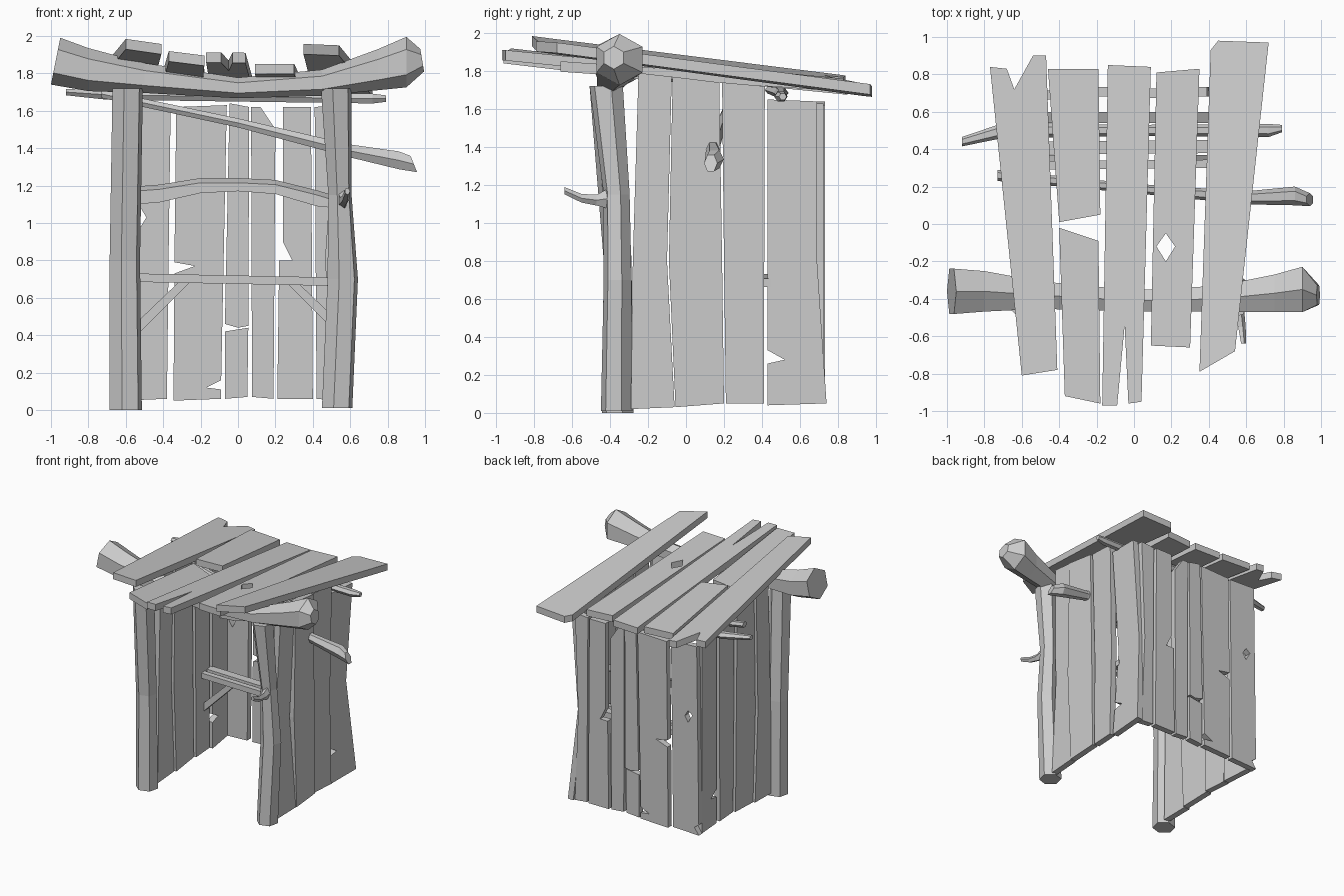
import bpy, bmesh, math
from mathutils import Vector


def finish(name, bm):
    bmesh.ops.recalc_face_normals(bm, faces=bm.faces)
    me = bpy.data.meshes.new(name)
    bm.to_mesh(me)
    bm.free()
    ob = bpy.data.objects.new(name, me)
    bpy.context.collection.objects.link(ob)
    return ob


def plank(name, place, *loops):
    """Extruded board: first loop is the outline, further loops are holes.
    place(u, v, d) maps outline point and depth 0/1 into space."""
    bm = bmesh.new()
    caps = ([], [])
    for loop in loops:
        rings = [[bm.verts.new(place(u, v, d)) for u, v in loop] for d in (0, 1)]
        n = len(loop)
        for d in (0, 1):
            caps[d].extend(bm.edges.new((rings[d][i], rings[d][(i + 1) % n])) for i in range(n))
        for i in range(n):
            j = (i + 1) % n
            bm.faces.new((rings[0][i], rings[0][j], rings[1][j], rings[1][i]))
        if len(loops) == 1:
            for r in rings:
                bm.faces.new(r)
    if len(loops) > 1:
        for edges in caps:
            bmesh.ops.triangle_fill(bm, edges=edges, use_beauty=True)
    return finish(name, bm)


def log(name, axis, sections, sides=6, turn=0.0, slant=(0, 0)):
    """Loft of rings (x, y, z, ra, rb) square to an axis; slant tilts the end cuts."""
    k = 'xyz'.index(axis)
    a, b = [i for i in range(3) if i != k]
    bm = bmesh.new()
    rings = []
    for s, (x, y, z, ra, rb) in enumerate(sections):
        cut = slant[0] if s == 0 else slant[1] if s == len(sections) - 1 else 0
        ring = []
        for i in range(sides):
            t = turn + math.tau * i / sides
            p = Vector((x, y, z))
            p[a] += ra * math.cos(t)
            p[b] += rb * math.sin(t)
            p[k] += cut * math.sin(t)
            ring.append(bm.verts.new(p))
        rings.append(ring)
    for r, q in zip(rings, rings[1:]):
        for i in range(sides):
            j = (i + 1) % sides
            bm.faces.new((r[i], r[j], q[j], q[i]))
    bm.faces.new(rings[0])
    bm.faces.new(rings[-1])
    return finish(name, bm)


# Roof boards: top surface z = a + b*y + c*(x - x0)
def roof(name, a, b, c, x0, *loops):
    plank(name, lambda u, v, d: (u, v, a + b * v + c * (u - x0) - 0.055 * d), *loops)


roof("roof_board_1", 1.872, -.138, -.12, -.6,
     [(-.77, .84), (-.68, .83), (-.64, .72), (-.54, .90), (-.47, .90), (-.41, -.78), (-.6, -.81)])
roof("roof_board_2_back", 1.84, -.1, -.05, -.4,
     [(-.46, .83), (-.19, .83), (-.18, .05), (-.40, .01)])
roof("roof_board_2_front", 1.81, -.12, -.15, -.38,
     [(-.40, -.02), (-.19, -.09), (-.18, -.96), (-.37, -.92)])
roof("roof_board_3", 1.815, -.1, 0, 0,
     [(-.14, .85), (.09, .84), (.04, -.95), (-.03, -.96), (-.05, -.54), (-.09, -.97), (-.17, -.97)])
roof("roof_board_4", 1.805, -.07, 0, 0,
     [(.12, .81), (.35, .83), (.30, -.66), (.09, -.65)],
     [(.17, -.05), (.22, -.12), (.17, -.20), (.12, -.12)])
roof("roof_board_5", 1.855, -.137, .04, .5,
     [(.41, .93), (.45, .98), (.72, .97), (.54, -.68), (.35, -.79)])

# Side walls, outlines in (y, z): inner x, skew and inward bow for each side
side_boards = [
    ((.53, .03, .03), (.55, .04, .0),
     [(-.29, .02), (-.06, .03), (-.10, .8), (-.075, 1.77), (-.25, 1.79), (-.28, .8)]),
    ((.535, -.02, .0), (.545, .06, .0),
     [(-.055, .03), (.20, .05), (.19, .8), (.175, 1.74), (-.07, 1.77), (-.09, .8)]),
    ((.53, .06, .015), (.545, .08, .0), [(.21, .05), (.41, .05), (.412, .8), (.415, 1.72), (.19, 1.74), (.2, .8)]),
    ((.53, .05, .06), (.55, .12, .0),
     [(.43, .04), (.74, .05), (.69, .8), (.69, 1.64), (.43, 1.65), (.43, .8),
      (.43, .33), (.52, .28), (.43, .26)]),
]
for i, (right, left, pts) in enumerate(side_boards):
    mid = sum(p[0] for p in pts) / len(pts)
    for side, s, (x, skew, bow) in (("right", 1, right), ("left", -1, left)):
        top = .67 if s < 0 else 1
        plank(f"{side}_wall_board_{i + 1}",
              lambda u, v, d: (s * (x + .05 * d + skew * (min(u, top) - mid)
                                    - bow * max(0, 1 - abs(v - .8) / .8)), min(u, top), v), pts)

# Back wall, outlines in (x, z)
back_boards = [
    [[(-.62, .05), (-.38, .06), (-.37, .9), (-.36, 1.63), (-.60, 1.64), (-.62, .14), (-.58, .11)],
     [(-.56, 1.05), (-.52, 1.08), (-.49, 1.03), (-.52, .98)]],
    [[(-.345, .05), (-.09, .06), (-.09, .11), (-.17, .12), (-.09, .16), (-.06, 1.63), (-.33, 1.62),
      (-.34, .79), (-.23, .77), (-.34, .73)]],
    [[(-.07, .06), (.05, .07), (.055, .44), (-.07, .42)]],
    [[(-.07, .46), (0, .44), (.055, .45), (.06, 1.62), (-.045, 1.64)]],
    [[(.075, .07), (.19, .06), (.20, 1.50), (.12, 1.62), (.07, 1.62)]],
    [[(.21, .06), (.40, .06), (.39, 1.62), (.24, 1.62), (.24, .9), (.29, .80), (.22, .80)]],
    [[(.42, .06), (.53, .05), (.50, .8), (.53, 1.63), (.41, 1.62)]],
]
for i, loops in enumerate(back_boards):
    y = .675 + .008 * (i % 2) - (.01 if i == 0 else 0)
    plank(f"back_wall_board_{i + 1}", lambda u, v, d: (u, y + .05 * d, v), *loops)

# Front posts and the sagging log across them
log("front_post_left", 'z', [(-.60, -.36, 0, .09, .085), (-.605, -.36, .8, .085, .075),
                             (-.59, -.42, 1.72, .085, .09)], turn=.3)
log("front_post_right", 'z', [(.53, -.365, .01, .085, .085), (.56, -.36, .7, .085, .075),
                              (.545, -.365, 1.15, .065, .07), (.525, -.42, 1.72, .085, .09)], turn=.3)
log("front_log", 'x', [(-.975, -.36, 1.865, .14, .125), (-.80, -.36, 1.82, .125, .115),
                       (-.5, -.38, 1.775, .085, .08), (0, -.41, 1.722, .065, .055),
                       (.45, -.40, 1.75, .08, .07), (.75, -.37, 1.82, .115, .11),
                       (.90, -.35, 1.86, .14, .135), (.985, -.38, 1.87, .06, .06)],
    turn=math.pi / 6, slant=(.025, -.01))

# Broken twig on the right post
log("post_twig", 'y', [(.56, -.40, 1.13, .03, .06), (.565, -.47, 1.12, .025, .03),
                       (.575, -.55, 1.13, .022, .024), (.585, -.64, 1.17, .015, .02)], sides=5)

# Poles: roof beam at the back and slanting brace through the walls
log("back_roof_beam", 'x', [(-.92, .44, 1.70, .025, .02), (-.7, .50, 1.685, .04, .03),
                            (0, .50, 1.675, .03, .03), (.72, .50, 1.665, .035, .03),
                            (.79, .51, 1.665, .02, .02)], sides=6)
log("slanting_brace", 'x', [(-.73, .26, 1.69, .03, .025), (0, .19, 1.535, .025, .028),
                            (.6, .14, 1.385, .035, .04), (.86, .15, 1.335, .05, .055),
                            (.94, .13, 1.315, .035, .05)], sides=6, slant=(0, -.02))

# Arched rail in front of the back wall
plank("arched_back_rail", lambda u, v, d: (u, .54 + .06 * d, v + .025 * d),
      [(-.55, 1.10), (-.42, 1.11), (-.2, 1.16), (0, 1.17), (.2, 1.155), (.42, 1.09), (.52, 1.08),
       (.52, 1.12), (.42, 1.15), (.2, 1.205), (0, 1.215), (-.2, 1.215), (-.42, 1.18), (-.55, 1.17)])

# Seat boards on two diagonal struts
for i, (y0, y1) in enumerate([(.29, .345), (.37, .45)]):
    plank(f"seat_board_{i + 1}", lambda u, v, d: (u, v, .73 - .045 * d - .02 * (u + .55)),
          [(-.56, y0), (.53, y0 + .01), (.53, y1), (-.56, y1 - .01)])
for side, s in (("left", -1), ("right", 1)):
    plank(f"seat_strut_{side}", lambda u, v, d: (s * u, .32 + .05 * d, v),
          [(.54, .40), (.54, .47), (.30, .70), (.24, .70)])
